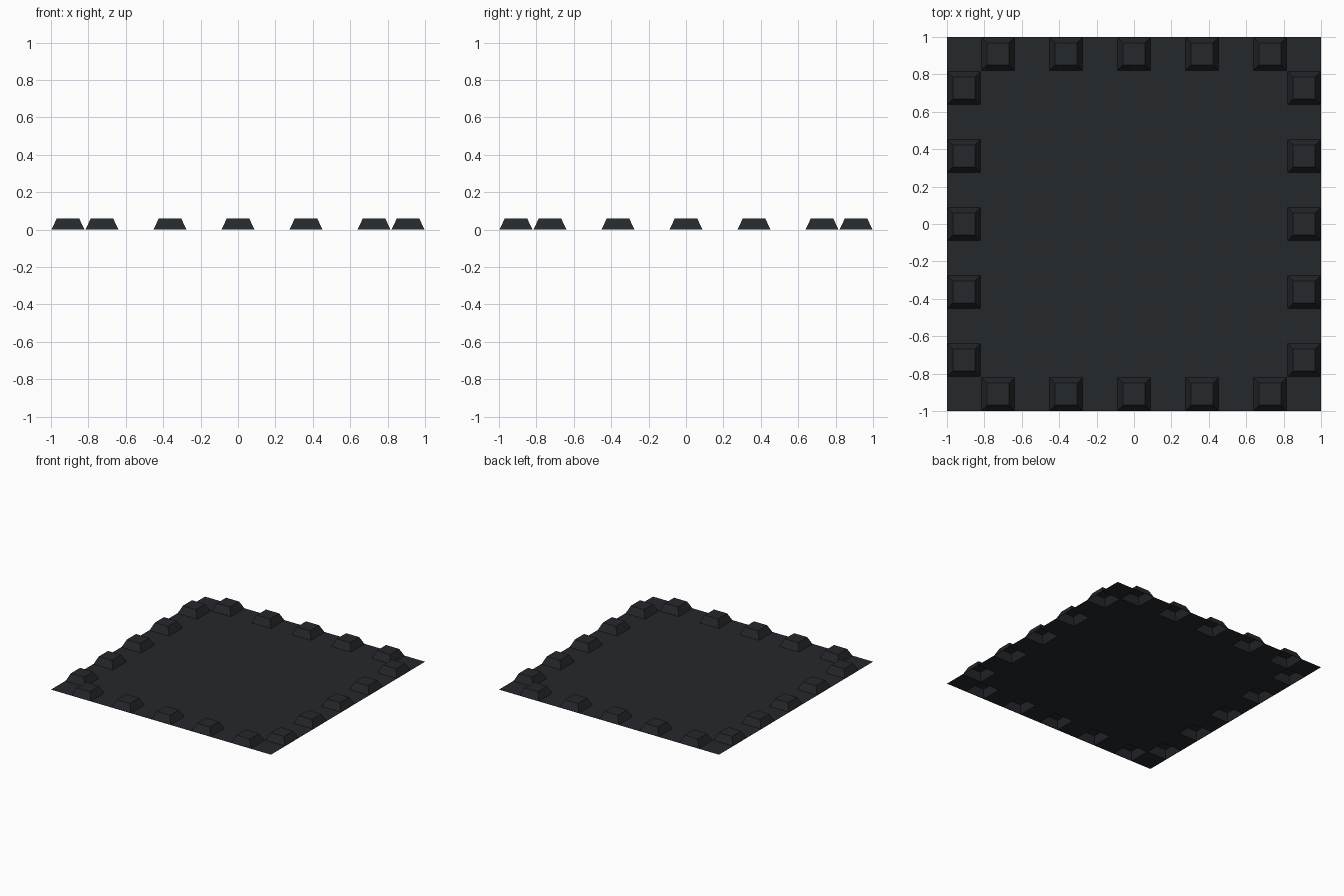
import bpy, bmesh

if "Cube" in bpy.data.objects:
    bpy.data.objects.remove(bpy.data.objects["Cube"])

N = 11                 # cells per side
C = 2.0 / N            # cell size
HEIGHT = 0.06
BASE_INSET = 0.004     # narrow rim round each stud
SLOPE_INSET = 0.040    # run of the sloping sides

# Flat sheet divided into square cells
bm = bmesh.new()
bmesh.ops.create_grid(bm, x_segments=N, y_segments=N, size=1.0)

# Every second cell along the border becomes a stud, leaving corners flat
studs = []
for f in bm.faces:
    c = f.calc_center_median()
    i, j = int((c.x + 1) / C), int((c.y + 1) / C)
    if (i in (0, N - 1) and j % 2) or (j in (0, N - 1) and i % 2):
        studs.append(f)

# Raise the studs as hollow truncated pyramids
bmesh.ops.inset_individual(bm, faces=studs, thickness=BASE_INSET)
bmesh.ops.inset_individual(bm, faces=studs, thickness=SLOPE_INSET)
for f in studs:
    for v in f.verts:
        v.co.z = HEIGHT

# Merge the remaining flat cells
flat_edges = [e for e in bm.edges if len(e.link_faces) == 2
              and all(f.calc_area() > 0.9 * C * C for f in e.link_faces)
              and all(abs(v.co.x) < 0.8 and abs(v.co.y) < 0.8 for v in e.verts)]
bmesh.ops.dissolve_edges(bm, edges=flat_edges, use_verts=False)

mesh = bpy.data.meshes.new("studded_sheet")
bm.to_mesh(mesh)
bm.free()
sheet = bpy.data.objects.new("studded_sheet", mesh)
bpy.context.collection.objects.link(sheet)

# Dark slate colour
mat = bpy.data.materials.new("dark_slate")
mat.diffuse_color = (0.018, 0.021, 0.025, 1)
mat.use_nodes = True
mat.node_tree.nodes["Principled BSDF"].inputs["Base Color"].default_value = mat.diffuse_color
mesh.materials.append(mat)
